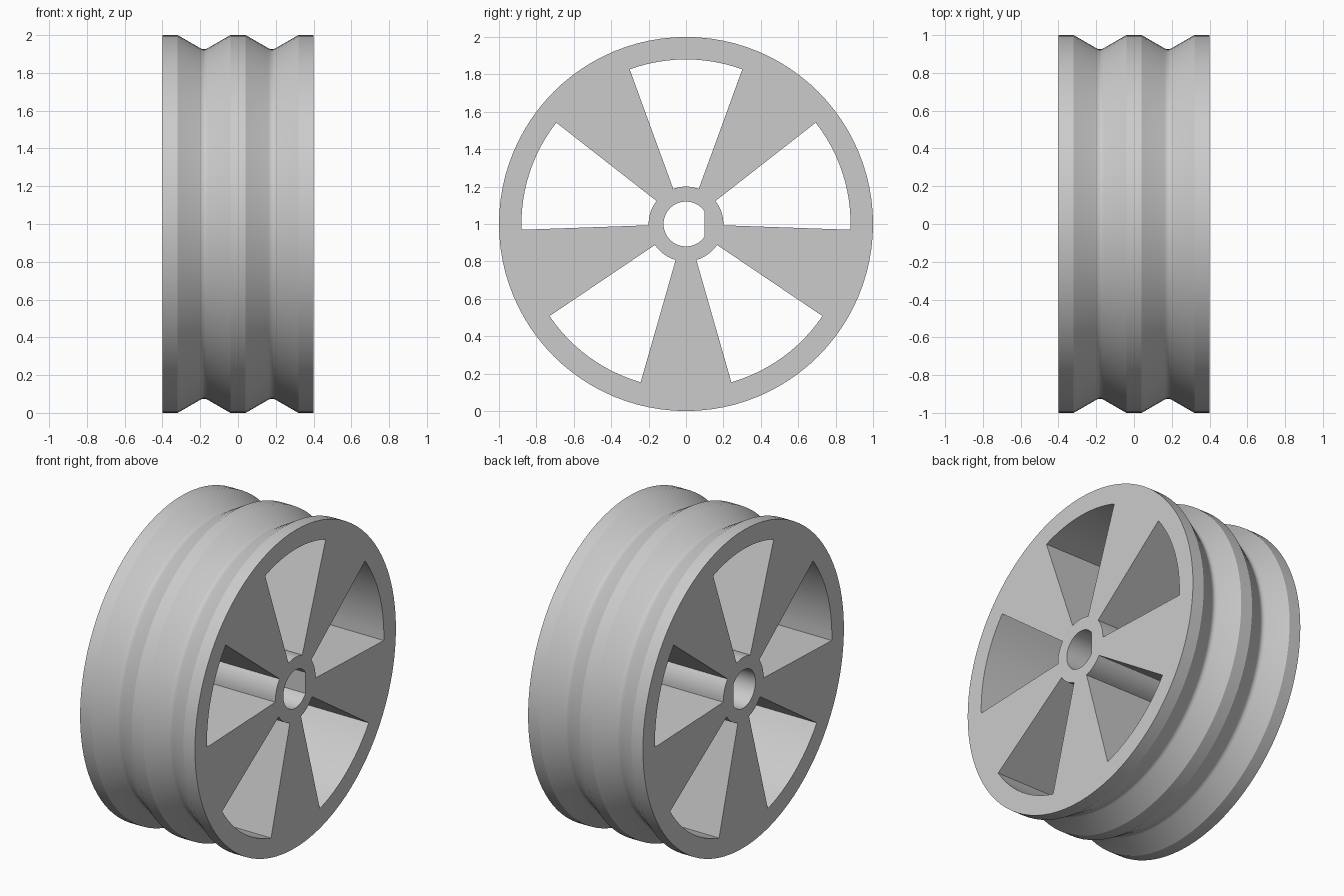
import bpy, bmesh, math
from mathutils import Matrix

if "Cube" in bpy.data.objects:
    bpy.data.objects.remove(bpy.data.objects["Cube"])

HALF_WIDTH, RIM, WINDOW_TOP, HUB, BORE = 0.4, 1.0, 0.88, 0.2, 0.12
SPOKES, SEGMENTS = 5, 96
TO_AXLE = Matrix.Translation((0, 0, RIM))

grey = bpy.data.materials.new("light grey")
grey.use_nodes = True
COLOUR = (0.6, 0.6, 0.6, 1)
grey.diffuse_color = COLOUR
grey.node_tree.nodes["Principled BSDF"].inputs["Base Color"].default_value = COLOUR


def finish(bm, name):
    bmesh.ops.recalc_face_normals(bm, faces=bm.faces)
    bm.transform(TO_AXLE)
    mesh = bpy.data.meshes.new(name)
    bm.to_mesh(mesh)
    bm.free()
    mesh.materials.append(grey)
    obj = bpy.data.objects.new(name, mesh)
    bpy.context.collection.objects.link(obj)
    return obj


def arc(radius, start, end, steps):
    angles = [math.radians(start + (end - start) * i / steps) for i in range(steps + 1)]
    return [(radius * math.cos(a), radius * math.sin(a)) for a in angles]


def prism(name, outline, x0, x1):
    """Extrude a (y, z) outline along the axle."""
    bm = bmesh.new()
    face = bm.faces.new([bm.verts.new((x0, y, z)) for y, z in outline])
    grown = bmesh.ops.extrude_face_region(bm, geom=[face])["geom"]
    moved = [v for v in grown if isinstance(v, bmesh.types.BMVert)]
    bmesh.ops.translate(bm, verts=moved, vec=(x1 - x0, 0, 0))
    return finish(bm, name)


# Double-grooved wheel body, turned around the axle
groove = [(-0.14, RIM), (-0.02, 0.931), (-0.01, 0.9267), (0, 0.925),
          (0.01, 0.9267), (0.02, 0.931), (0.14, RIM)]
profile = [(-HALF_WIDTH, RIM)]
for centre in (-0.18, 0.18):
    profile += [(centre + x, r) for x, r in groove]
profile.append((HALF_WIDTH, RIM))

bm = bmesh.new()
rings = []
for x, r in profile:
    rings.append([bm.verts.new((x, y, z)) for y, z in arc(r, 0, 360, SEGMENTS)[:-1]])
for a, b in zip(rings, rings[1:]):
    for i in range(SEGMENTS):
        j = (i + 1) % SEGMENTS
        bm.faces.new((a[i], a[j], b[j], b[i]))
bm.faces.new(rings[0])
bm.faces.new(rings[-1])
wheel = finish(bm, "grooved_wheel")

# Window cutters between the spokes
cutters = []
for i in range(SPOKES):
    mid = 90 + i * 360 / SPOKES
    outline = arc(WINDOW_TOP, mid - 20, mid + 20, 12) + arc(HUB, mid + 20, mid - 20, 8)
    cutters.append(prism("window_cutter", outline, -1, 1))

# D-shaped shaft bore with its flat on +y
flat = math.degrees(math.acos(0.1 / BORE))
cutters.append(prism("bore_cutter", arc(BORE, flat, 360 - flat, 40), -1, 1))

for cutter in cutters:
    cutter.hide_render = True
    cut = wheel.modifiers.new("cut", "BOOLEAN")
    cut.operation, cut.solver, cut.object = "DIFFERENCE", "EXACT", cutter

# Keep the cut result and drop the cutters
bpy.context.view_layer.update()
result = bpy.data.meshes.new_from_object(
    wheel.evaluated_get(bpy.context.evaluated_depsgraph_get()))
wheel.modifiers.clear()
wheel.data = result
for cutter in cutters:
    bpy.data.objects.remove(cutter)

bpy.ops.object.select_all(action="DESELECT")
wheel.select_set(True)
bpy.context.view_layer.objects.active = wheel
bpy.ops.object.shade_smooth_by_angle(angle=math.radians(20))
